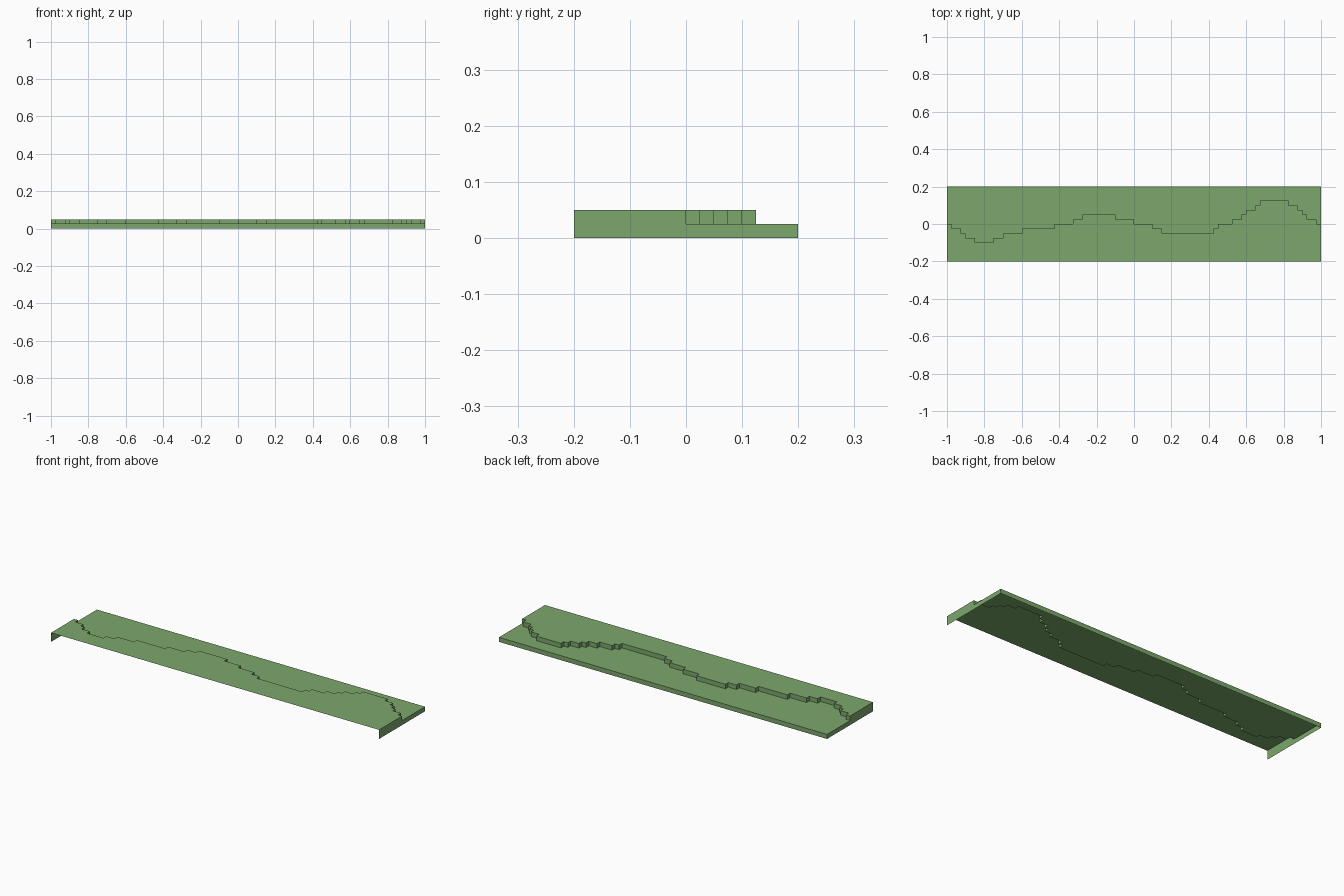
import bpy, bmesh

if "Cube" in bpy.data.objects:
    bpy.data.objects.remove(bpy.data.objects["Cube"])

FRONT, BACK, LOW, HIGH = -0.2, 0.2, 0.025, 0.05
STEP = 0.025

# Bank line: x where each run starts, and its y in steps
RUNS = [(-1, 0), (-.975, -1), (-.925, -2), (-.9, -3), (-.85, -4), (-.75, -3),
        (-.7, -2), (-.6, -1), (-.425, 0), (-.325, 1), (-.275, 2), (-.1, 1),
        (0, 0), (.1, -1), (.15, -2), (.425, -1), (.45, 0), (.525, 1),
        (.575, 2), (.6, 3), (.65, 4), (.675, 5), (.825, 4), (.875, 3),
        (.9, 2), (.925, 1), (.975, 0)]

green = bpy.data.materials.new("grass green")
green.diffuse_color = (0.2, 0.39, 0.15, 1)
green.use_nodes = True
green.node_tree.nodes["Principled BSDF"].inputs["Base Color"].default_value = green.diffuse_color

bm = bmesh.new()


def face(*pts):
    bm.faces.new([bm.verts.new(p) for p in pts])


ends = [x for x, _ in RUNS[1:]] + [1]
prev = None
for (x0, n), x1 in zip(RUNS, ends):
    y = n * STEP
    # Upper and lower ground of this run
    face((x0, FRONT, HIGH), (x1, FRONT, HIGH), (x1, y, HIGH), (x0, y, HIGH))
    face((x0, y, LOW), (x1, y, LOW), (x1, BACK, LOW), (x0, BACK, LOW))
    # Bank riser facing the back
    face((x1, y, LOW), (x0, y, LOW), (x0, y, HIGH), (x1, y, HIGH))
    # Bank riser across the jog between runs
    if prev is not None:
        face((x0, y, LOW), (x0, prev, LOW), (x0, prev, HIGH), (x0, y, HIGH))
    prev = y

# Back skirt (front and bottom stay open)
face((1, BACK, 0), (-1, BACK, 0), (-1, BACK, LOW), (1, BACK, LOW))

# End skirts following the stepped profile
profile = [(FRONT, 0), (BACK, 0), (BACK, LOW), (0, LOW), (0, HIGH), (FRONT, HIGH)]
face(*[(1, y, z) for y, z in profile])
face(*[(-1, y, z) for y, z in reversed(profile)])

mesh = bpy.data.meshes.new("stepped_ground")
bm.to_mesh(mesh)
bm.free()
mesh.materials.append(green)
ground = bpy.data.objects.new("stepped_ground", mesh)
bpy.context.collection.objects.link(ground)
